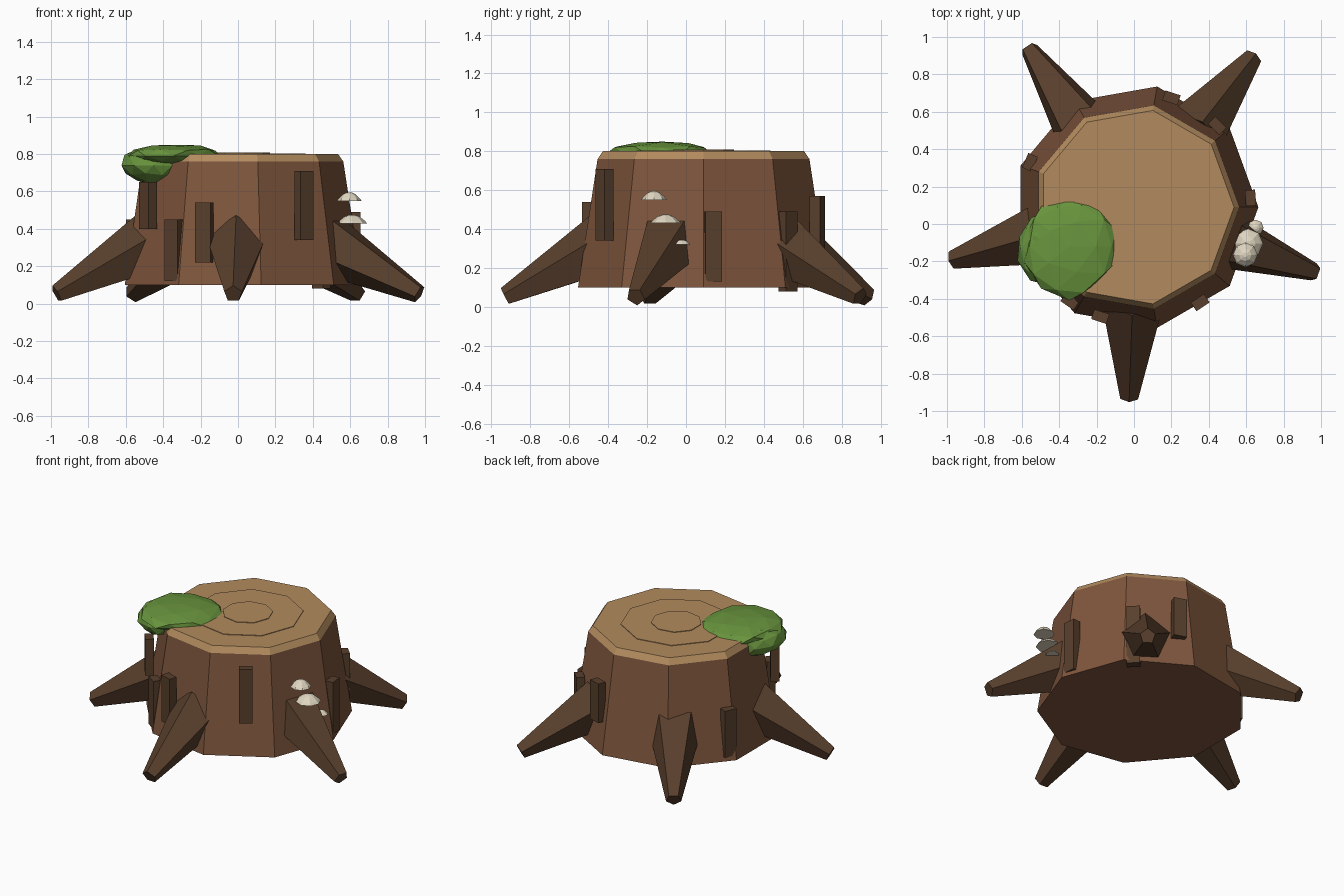
import bpy, bmesh, math, random
from mathutils import Vector, Matrix

if "Cube" in bpy.data.objects:
    bpy.data.objects.remove(bpy.data.objects["Cube"])

random.seed(4)
CX, CY = 0.01, 0.09          # trunk axis


def material(name, rgb):
    m = bpy.data.materials.new(name)
    lin = [(c / 255 / 12.92) if c < 10 else ((c / 255 + 0.055) / 1.055) ** 2.4 for c in rgb]
    m.diffuse_color = (*lin, 1)
    m.use_nodes = True
    m.node_tree.nodes["Principled BSDF"].inputs["Base Color"].default_value = m.diffuse_color
    return m


BARK = material("bark brown", (127, 86, 61))
DARK = material("dark bark", (88, 63, 44))
WOOD = material("cut wood", (178, 139, 94))
MOSS = material("moss green", (104, 148, 61))
CREAM = material("mushroom cream", (224, 214, 192))


def finish(bm, name, mat):
    bmesh.ops.recalc_face_normals(bm, faces=bm.faces)
    me = bpy.data.meshes.new(name)
    bm.to_mesh(me)
    bm.free()
    me.materials.append(mat)
    ob = bpy.data.objects.new(name, me)
    bpy.context.collection.objects.link(ob)
    return ob


def loft(name, mat, rings, sides, matrix=Matrix(), turn=0.0):
    """Closed solid through polygon rings given as (radius, height)."""
    bm = bmesh.new()
    loops = []
    for r, z in rings:
        loops.append([bm.verts.new(matrix @ Vector((
            r * math.cos(turn + math.tau * i / sides),
            r * math.sin(turn + math.tau * i / sides), z))) for i in range(sides)])
    for a, b in zip(loops, loops[1:]):
        for i in range(sides):
            j = (i + 1) % sides
            bm.faces.new((a[i], a[j], b[j], b[i]))
    bm.faces.new(loops[0])
    bm.faces.new(loops[-1])
    return finish(bm, name, mat)


axis = Matrix.Translation((CX, CY, 0))

# Nine-sided trunk and its cut top with raised growth rings
loft("trunk", BARK, [(0.655, 0.10), (0.553, 0.76)], 9, axis)
loft("cut_top", WOOD, [(0.553, 0.76), (0.525, 0.80)], 9, axis)
loft("outer_growth_ring", WOOD, [(0.35, 0.795), (0.35, 0.804)], 9, axis)
loft("inner_growth_ring", WOOD, [(0.16, 0.80), (0.16, 0.808)], 9, axis)

# Five tapering pentagonal roots
for n, (deg, flat) in enumerate([(52, 0), (124, 1), (196, 0), (268, 0), (340, 1)]):
    a = math.radians(deg)
    out = Vector((math.cos(a), math.sin(a), 0))
    start = Vector((CX, CY, 0.32)) + out * 0.50
    end = Vector((CX, CY, 0.052)) + out * 1.02
    zax = (end - start).normalized()
    side = Vector((0, 0, 1)).cross(out)
    up = zax.cross(side)
    if up.z < 0:
        up = -up
    m = Matrix((up, zax.cross(up), zax)).transposed().to_4x4()
    m.translation = start
    loft(f"root_{n + 1}", DARK, [(0.172, 0), (0.05, (end - start).length)], 5, m,
         math.pi / 5 if flat else 0)

# Upright bark strips: angle round the trunk, bottom, top
strips = [(-56, 0.34, 0.71), (-108, 0.22, 0.54), (-125, 0.12, 0.45), (-143, 0.40, 0.65),
          (157, 0.13, 0.45), (72, 0.30, 0.57), (45, 0.08, 0.49), (4.6, 0.13, 0.49)]
for n, (deg, z0, z1) in enumerate(strips):
    bm = bmesh.new()
    m = (Matrix.Translation((CX, CY, (z0 + z1) / 2)) @ Matrix.Rotation(math.radians(deg), 4, 'Z')
         @ Matrix.Translation((0.615, 0, 0)) @ Matrix.Diagonal((0.055, 0.085, z1 - z0, 1)))
    bmesh.ops.create_cube(bm, size=1, matrix=m)
    finish(bm, f"bark_strip_{n + 1}", DARK)


# Faceted moss: a flat patch on the cut and a clump hanging over the edge
def moss(name, centre, size, wobble):
    bm = bmesh.new()
    bmesh.ops.create_icosphere(bm, subdivisions=2, radius=1)
    for v in bm.verts:
        v.co *= 1 + random.uniform(-wobble, wobble)
        v.co = Vector(centre) + Vector(v.co[i] * size[i] for i in range(3))
    finish(bm, name, MOSS)


moss("moss_patch", (-0.345, -0.12, 0.79), (0.25, 0.27, 0.062), 0.09)
moss("moss_overhang", (-0.45, -0.13, 0.74), (0.175, 0.21, 0.10), 0.07)

# Shelf mushrooms: low domed caps
caps = [(0.595, -0.165, 0.55, 0.066, 0.045), (0.61, -0.105, 0.43, 0.08, 0.045),
        (0.65, -0.02, 0.32, 0.043, 0.025)]
for n, (x, y, z, r, h) in enumerate(caps):
    loft(f"mushroom_cap_{n + 1}", CREAM,
         [(r, 0), (r * 0.85, h * 0.3), (r * 0.5, h * 0.8), (r * 0.18, h)], 8,
         Matrix.Translation((x, y, z)))
